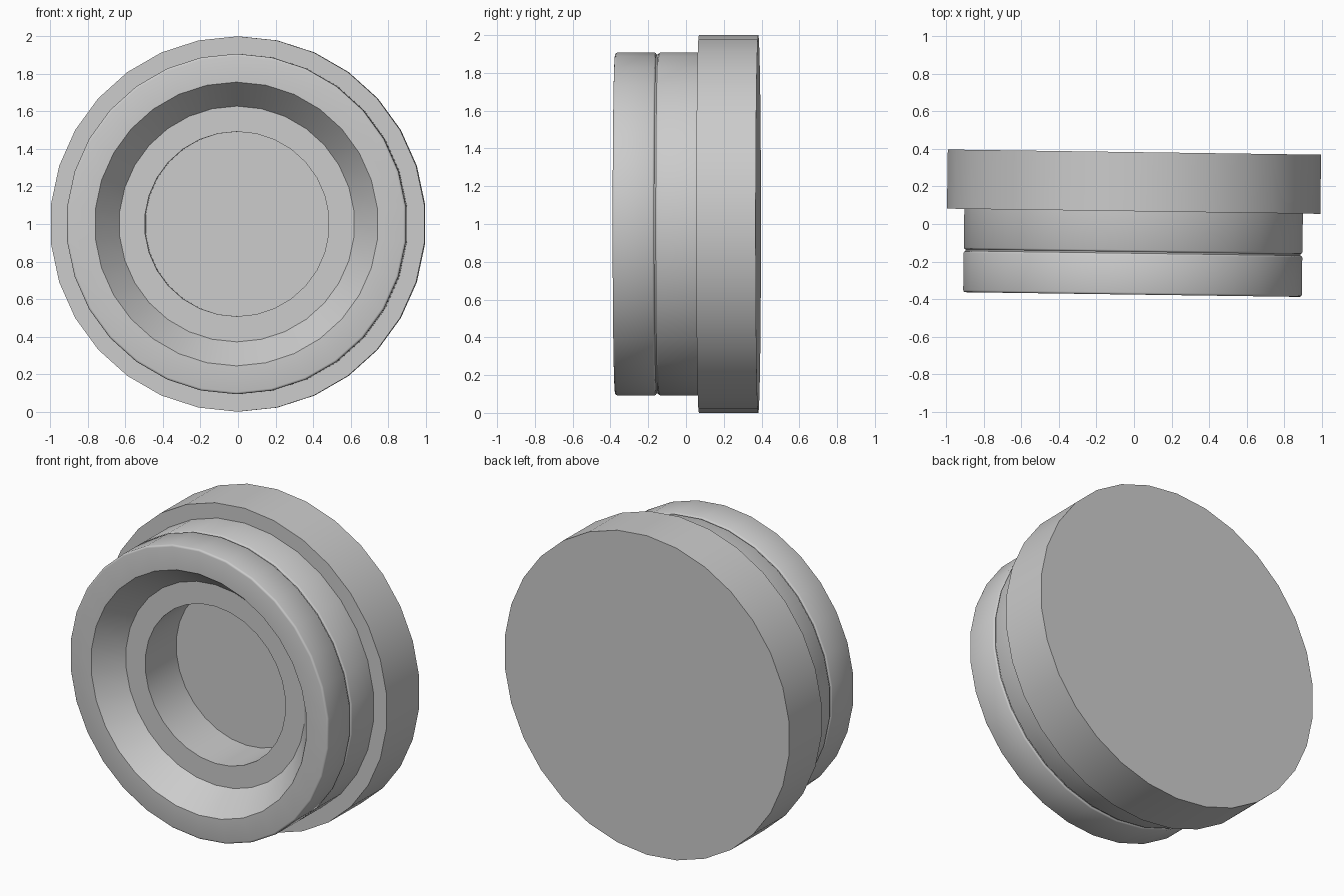
import bpy, bmesh, math
from mathutils import Matrix, Vector

if "Cube" in bpy.data.objects:
    bpy.data.objects.remove(bpy.data.objects["Cube"])

SIDES = 30
TILT = math.radians(-0.8)


def corner(cy, cr, rad, a0, a1, steps=3):
    """Points of a small rounded profile corner, as (y, radius)."""
    pts = []
    for i in range(steps + 1):
        a = math.radians(a0 + (a1 - a0) * i / steps)
        pts.append((cy + rad * math.cos(a), cr + rad * math.sin(a)))
    return pts


# Profile (y along the axis, radius) from the recess floor to the back disc
profile = [(0.085, 0.0), (0.085, 0.492), (-0.216, 0.492),   # hole and floor
           (-0.216, 0.628), (-0.376, 0.756)]                # ledge, tapered mouth
profile += corner(-0.364, 0.895, 0.012, 180, 90)            # rounded front rim
profile += [(-0.166, 0.907), (-0.160, 0.904), (-0.156, 0.897),  # thin groove
            (-0.148, 0.897), (-0.144, 0.904), (-0.138, 0.907)]
profile += [(0.068, 0.907), (0.068, 1.0), (0.383, 1.0), (0.383, 0.0)]  # flange

# Revolve the profile around the y axis
bm = bmesh.new()
verts = [bm.verts.new((0, y, r)) for y, r in profile]
edges = [bm.edges.new(pair) for pair in zip(verts, verts[1:])]
bmesh.ops.spin(bm, geom=verts + edges, cent=(0, 0, 0), axis=(0, 1, 0),
               angle=2 * math.pi, steps=SIDES)
bmesh.ops.remove_doubles(bm, verts=bm.verts, dist=1e-4)
bmesh.ops.recalc_face_normals(bm, faces=bm.faces)

# Slight turn about z, standing on the ground
bm.transform(Matrix.Translation(Vector((-0.003, 0, 1))) @ Matrix.Rotation(TILT, 4, 'Z'))

mesh = bpy.data.meshes.new("flanged_cup")
bm.to_mesh(mesh)
bm.free()
cup = bpy.data.objects.new("flanged_cup", mesh)
bpy.context.collection.objects.link(cup)
bpy.context.view_layer.objects.active = cup
cup.select_set(True)
bpy.ops.object.shade_smooth_by_angle(angle=math.radians(36))
